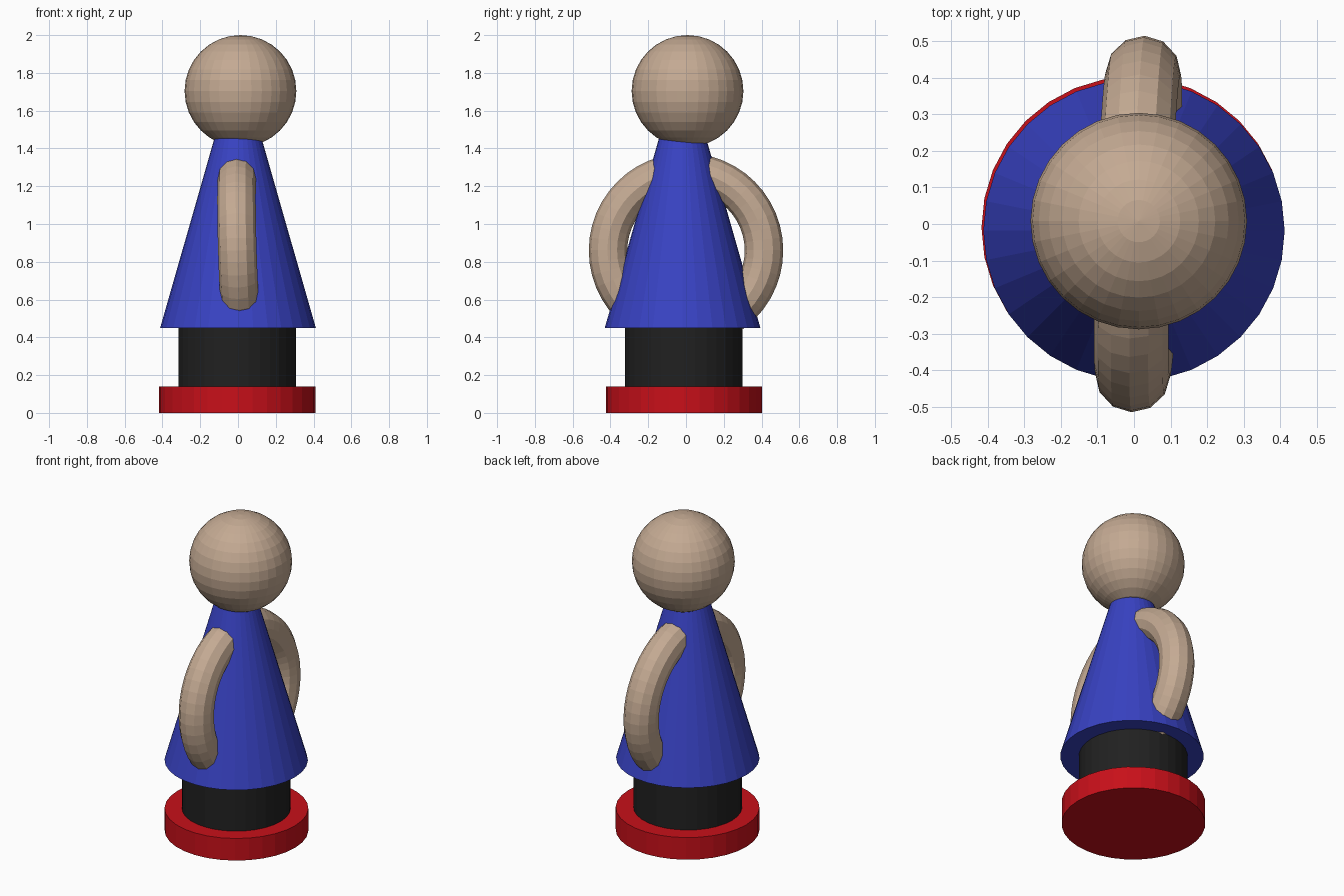
import bpy
from mathutils import Vector

if "Cube" in bpy.data.objects:
    bpy.data.objects.remove(bpy.data.objects["Cube"])


def finish(name, color):
    """Name the active object and give it a coloured material."""
    obj = bpy.context.object
    obj.name = name
    mat = bpy.data.materials.new(name + "_colour")
    mat.diffuse_color = (*color, 1)
    mat.use_nodes = True
    mat.node_tree.nodes["Principled BSDF"].inputs["Base Color"].default_value = mat.diffuse_color
    obj.data.materials.append(mat)
    return obj


def drum(name, radius, z0, z1, x, y, color, top_radius=None):
    """Upright cylinder or cone between two heights."""
    bpy.ops.mesh.primitive_cone_add(
        vertices=32, radius1=radius,
        radius2=radius if top_radius is None else top_radius,
        depth=z1 - z0, location=(x, y, (z0 + z1) / 2))
    return finish(name, color)


SKIN = (0.55, 0.40, 0.29)
BLUE = (0.04, 0.055, 0.55)
RED = (0.58, 0.005, 0.01)
BLACK = (0.015, 0.015, 0.015)

# Base and legs
drum("base", 0.413, 0.0, 0.14, -0.004, -0.01, RED)
drum("legs", 0.312, 0.13, 0.47, -0.004, -0.012, BLACK)

# Conical robe, its tip hidden in the head
drum("robe", 0.412, 0.45, 1.89, 0.0, -0.018, BLUE, top_radius=0.0)

# Head
bpy.ops.mesh.primitive_uv_sphere_add(
    segments=32, ring_count=16, radius=0.296, location=(0.013, 0.008, 1.704))
finish("head", SKIN)

# Both arms are one slightly tilted ring passing through the robe
tilt = Vector((1, -0.035, 0.03)).to_track_quat('Z', 'Y').to_euler()
bpy.ops.mesh.primitive_torus_add(
    major_segments=48, minor_segments=12, major_radius=0.413,
    minor_radius=0.102, location=(0.011, 0.0, 0.86), rotation=tilt)
finish("arms", SKIN)
